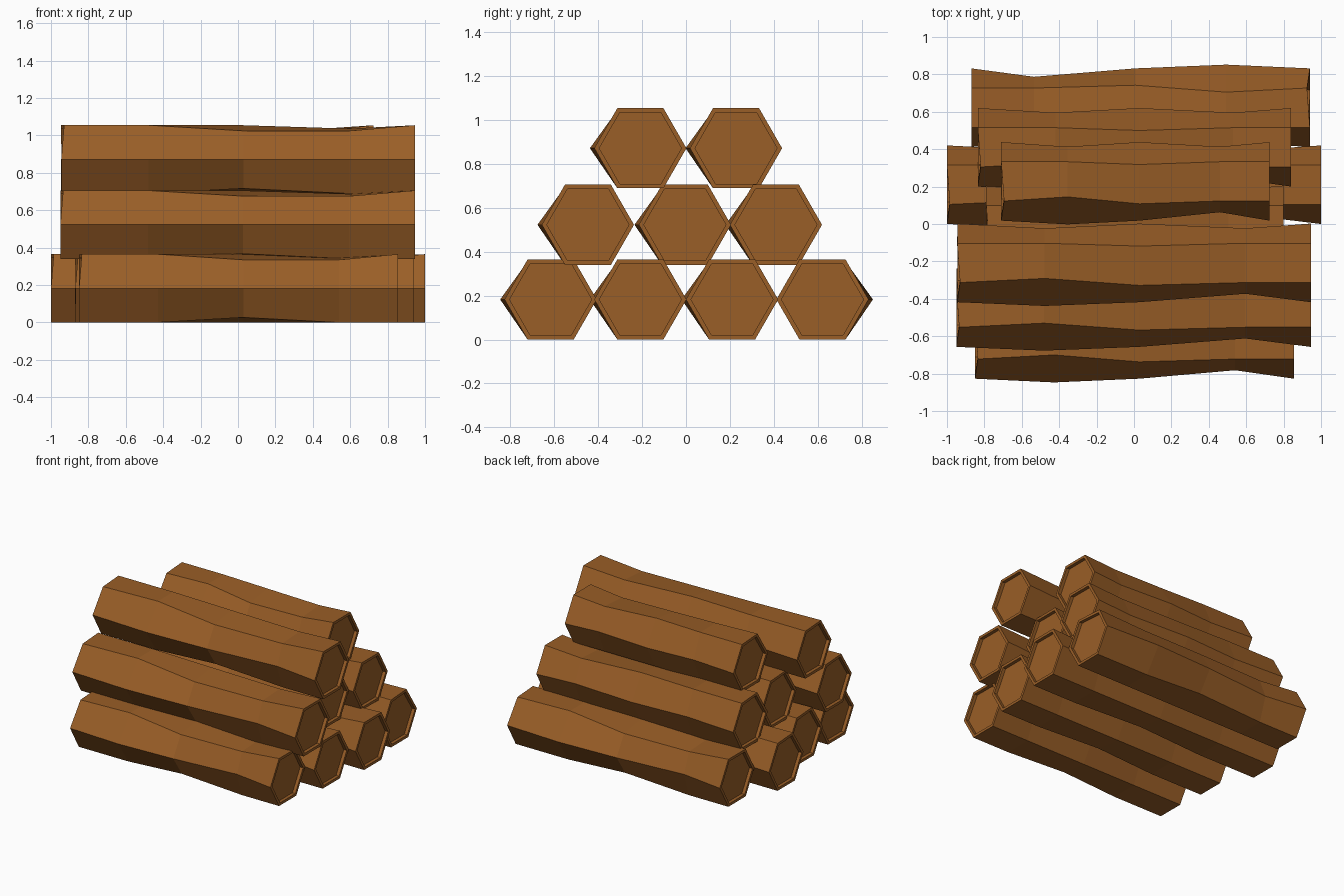
import bpy, bmesh
from mathutils import Matrix, Vector

if "Cube" in bpy.data.objects:
    bpy.data.objects.remove(bpy.data.objects["Cube"])

wood = bpy.data.materials.new("brown wood")
wood.diffuse_color = (0.32, 0.112, 0.02, 1)
wood.use_nodes = True
wood.node_tree.nodes["Principled BSDF"].inputs["Base Color"].default_value = wood.diffuse_color

# Stations along the log as a fraction of its half length
STATIONS = (-1, -0.505, 0.03, 0.63, 1)
# Hexagon corners (y, z): front, top front, top back, back, bottom back, bottom front
HEX = [(-0.21, 0), (-0.105, 0.1825), (0.105, 0.1825),
       (0.21, 0), (0.105, -0.1825), (-0.105, -0.1825)]
# Hewn irregularity: (station, corner) -> (dy, dz)
WOBBLE = {(1, 0): (-0.02, 0), (3, 0): (0.045, 0),
          (1, 1): (0.022, 0), (2, 1): (-0.015, -0.03), (3, 1): (0, -0.03),
          (2, 2): (-0.015, 0), (3, 2): (0, -0.018),
          (1, 3): (-0.025, 0), (3, 3): (-0.025, 0),
          (2, 5): (0.0, 0.027)}


def make_log(name, x0, x1, y, z, turned=False):
    half = (x1 - x0) / 2
    bm = bmesh.new()
    rings = []
    for s, f in enumerate(STATIONS):
        ring = []
        for c, (hy, hz) in enumerate(HEX):
            dy, dz = WOBBLE.get((s, c), (0, 0))
            dx = 0.015 if (s, c) == (0, 1) else 0
            ring.append(bm.verts.new((f * half + dx, hy + dy, hz + dz)))
        rings.append(ring)
    # bark
    for a, b in zip(rings, rings[1:]):
        for i in range(6):
            j = (i + 1) % 6
            bm.faces.new((a[i], a[j], b[j], b[i]))
    # sawn ends with a raised rim
    ends = [bm.faces.new(rings[0]), bm.faces.new(rings[-1])]
    bmesh.ops.recalc_face_normals(bm, faces=bm.faces[:])
    bmesh.ops.inset_individual(bm, faces=ends, thickness=0.023)
    for sign, face in zip((1, -1), ends):
        new = bmesh.ops.extrude_discrete_faces(bm, faces=[face])["faces"][0]
        bmesh.ops.translate(bm, verts=new.verts[:], vec=Vector((0.025 * sign, 0, 0)))
    if turned:
        bm.transform(Matrix.Rotation(3.14159265, 4, 'Z'))
    mesh = bpy.data.meshes.new(name)
    bm.to_mesh(mesh)
    bm.free()
    mesh.materials.append(wood)
    obj = bpy.data.objects.new(name, mesh)
    obj.location = ((x0 + x1) / 2, y, z)
    bpy.context.collection.objects.link(obj)


ROW_Z = (0.1825, 0.523, 0.872)
# bottom row
make_log("bottom_log_1", -0.85, 0.855, -0.617, ROW_Z[0])
make_log("bottom_log_2", -0.87, 0.94, -0.208, ROW_Z[0])
make_log("bottom_log_3", -1.0, 1.0, 0.21, ROW_Z[0])
make_log("bottom_log_4", -0.87, 0.94, 0.622, ROW_Z[0], True)
# middle row
make_log("middle_log_1", -0.95, 0.945, -0.447, ROW_Z[1])
make_log("middle_log_2", -0.79, 0.80, -0.005, ROW_Z[1])
make_log("middle_log_3", -0.835, 0.84, 0.41, ROW_Z[1])
# top row
make_log("top_log_1", -0.945, 0.945, -0.208, ROW_Z[2])
make_log("top_log_2", -0.71, 0.725, 0.228, ROW_Z[2])
